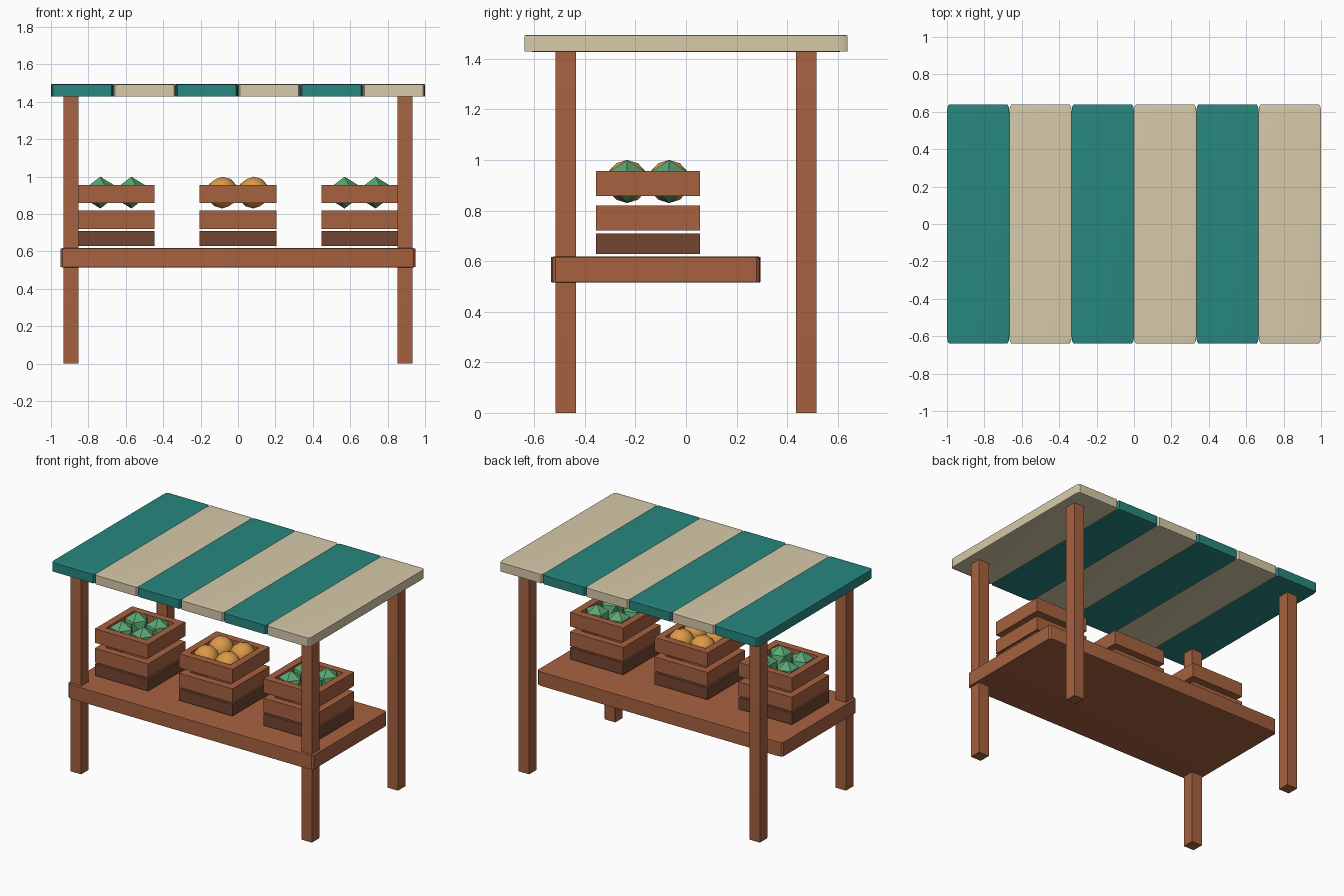
import bpy, bmesh
from math import radians
from mathutils import Matrix, Vector

if "Cube" in bpy.data.objects:
    bpy.data.objects.remove(bpy.data.objects["Cube"])


def material(name, rgb):
    m = bpy.data.materials.new(name)
    m.diffuse_color = [(c / 255) ** 2.2 for c in rgb] + [1]
    m.use_nodes = True
    m.node_tree.nodes["Principled BSDF"].inputs["Base Color"].default_value = m.diffuse_color
    return m


WOOD = material("wood", (165, 98, 66))
DARK = material("dark_wood", (114, 70, 52))
TEAL = material("teal_cloth", (44, 134, 127))
CREAM = material("cream_cloth", (214, 201, 168))
GREEN = material("green_produce", (92, 164, 115))
ORANGE = material("orange_produce", (218, 152, 72))


def finish(name, bm, mat, location):
    mesh = bpy.data.meshes.new(name)
    bm.to_mesh(mesh)
    bm.free()
    mesh.materials.append(mat)
    ob = bpy.data.objects.new(name, mesh)
    ob.location = location
    bpy.context.collection.objects.link(ob)
    bpy.context.view_layer.objects.active = ob
    bpy.ops.object.select_all(action='DESELECT')
    ob.select_set(True)
    bpy.ops.object.shade_smooth_by_angle(angle=radians(30))
    return ob


def box(name, lo, hi, mat, bevel=0.0, segments=2):
    """Box between two corners; bevel is a fraction of each dimension."""
    lo, hi = Vector(lo), Vector(hi)
    bm = bmesh.new()
    bmesh.ops.create_cube(bm, size=1)
    if bevel:
        bmesh.ops.bevel(bm, geom=bm.edges[:], offset=bevel, segments=segments,
                        profile=0.5, affect='EDGES')
    bmesh.ops.transform(bm, matrix=Matrix.Diagonal((*(hi - lo), 1)), verts=bm.verts)
    return finish(name, bm, mat, (lo + hi) / 2)


def ball(name, location, subdivisions, mat):
    bm = bmesh.new()
    bmesh.ops.create_icosphere(bm, subdivisions=subdivisions, radius=0.085)
    return finish(name, bm, mat, location)


# Four corner posts
for side, x in (("left", -0.893), ("right", 0.893)):
    for end, y in (("front", -0.476), ("back", 0.476)):
        box(f"{end}_{side}_post", (x - 0.041, y - 0.041, 0), (x + 0.041, y + 0.041, 1.43),
            WOOD, 0.005, 1)

# Counter slab
box("counter", (-0.95, -0.533, 0.515), (0.95, 0.295, 0.618), WOOD, 0.02)

# Striped awning
for i in range(6):
    x = -1 + i / 3
    box(f"awning_stripe_{i + 1}", (x, -0.638, 1.428), (x + 1 / 3, 0.638, 1.495),
        CREAM if i % 2 else TEAL, 0.03)

# Slatted crates, each holding a 2 x 2 layer of produce
CY, H, T = -0.15, 0.206, 0.05
for n, cx in enumerate((-0.653, 0, 0.653), 1):
    box(f"crate_{n}_base", (cx - H, CY - H, 0.629), (cx + H, CY + H, 0.71), DARK)
    for level, (z0, z1) in enumerate(((0.721, 0.82), (0.858, 0.956)), 1):
        for s, label in ((-1, "front"), (1, "back")):
            y = CY + s * (H - T / 2)
            box(f"crate_{n}_{label}_slat_{level}", (cx - H, y - T / 2, z0),
                (cx + H, y + T / 2, z1), WOOD)
        for s, label in ((-1, "left"), (1, "right")):
            x = cx + s * (H - T / 2)
            box(f"crate_{n}_{label}_slat_{level}", (x - T / 2, CY - H + T, z0),
                (x + T / 2, CY + H - T, z1), WOOD)
    for dx in (-0.083, 0.083):
        for dy in (-0.083, 0.083):
            spot = (cx + dx, CY + dy, 0.915)
            if n == 2:
                ball("orange_fruit", spot, 2, ORANGE)
            else:
                ball("green_vegetable", spot, 1, GREEN)
